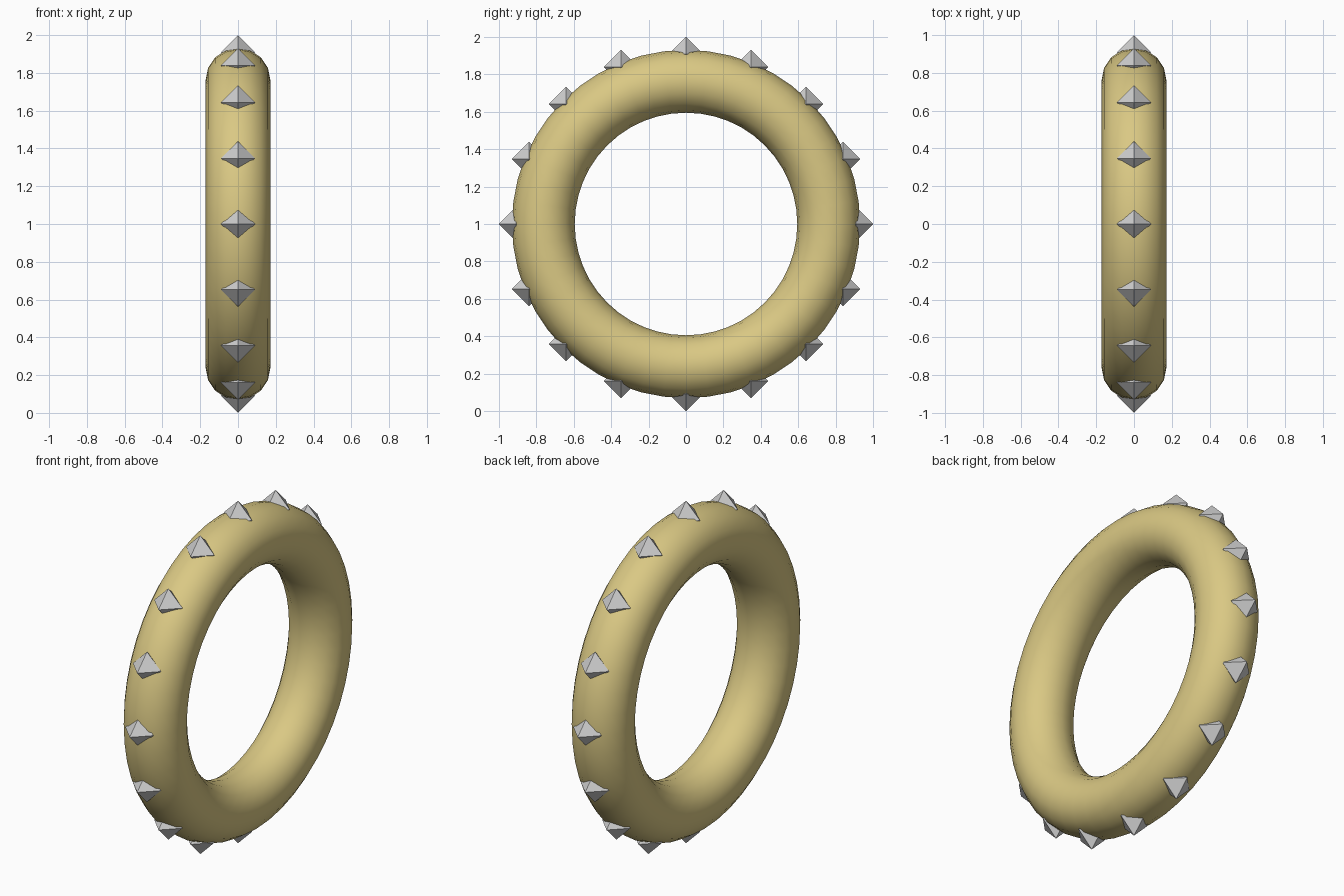
import bpy
import bmesh
from math import cos, sin, pi, radians
from mathutils import Matrix, Vector

cube = bpy.data.objects.get("Cube")
if cube:
    bpy.data.objects.remove(cube, do_unlink=True)

RING_RADIUS = 0.763
TUBE_RADIUS = 0.168
STUD_RING = 0.909
STUD_SIZE = 0.091
STUD_COUNT = 16


def make_material(name, color, metallic=0.0):
    mat = bpy.data.materials.new(name)
    mat.use_nodes = True
    mat.diffuse_color = color
    bsdf = mat.node_tree.nodes["Principled BSDF"]
    bsdf.inputs["Base Color"].default_value = color
    return mat


gold = make_material("pale gold", (0.70, 0.58, 0.23, 1))
silver = make_material("silver", (0.62, 0.62, 0.62, 1))

# Ring: smooth torus standing upright, its axis along x
bpy.ops.mesh.primitive_torus_add(
    major_radius=RING_RADIUS, minor_radius=TUBE_RADIUS,
    major_segments=48, minor_segments=16,
    location=(0, 0, 1), rotation=(0, radians(90), 0))
ring = bpy.context.object
ring.name = "ring"
ring.scale.z = 1.02
ring.data.materials.append(gold)
bpy.ops.object.shade_smooth()


# Stud: flat-faced octahedron, all studs share one mesh and stay upright
def stud_mesh():
    bm = bmesh.new()
    for axis in (Vector((1, 0, 0)), Vector((0, 1, 0)), Vector((0, 0, 1))):
        for side in (-1, 1):
            bm.verts.new(axis * side * STUD_SIZE)
    bmesh.ops.convex_hull(bm, input=bm.verts)
    bmesh.ops.recalc_face_normals(bm, faces=bm.faces)
    mesh = bpy.data.meshes.new("stud")
    bm.to_mesh(mesh)
    bm.free()
    mesh.materials.append(silver)
    return mesh


# Studs spaced evenly around the outer rim
mesh = stud_mesh()
for i in range(STUD_COUNT):
    angle = 2 * pi * i / STUD_COUNT
    stud = bpy.data.objects.new(f"stud_{i + 1}", mesh)
    stud.location = (0, STUD_RING * cos(angle), 1 + STUD_RING * sin(angle))
    bpy.context.collection.objects.link(stud)
